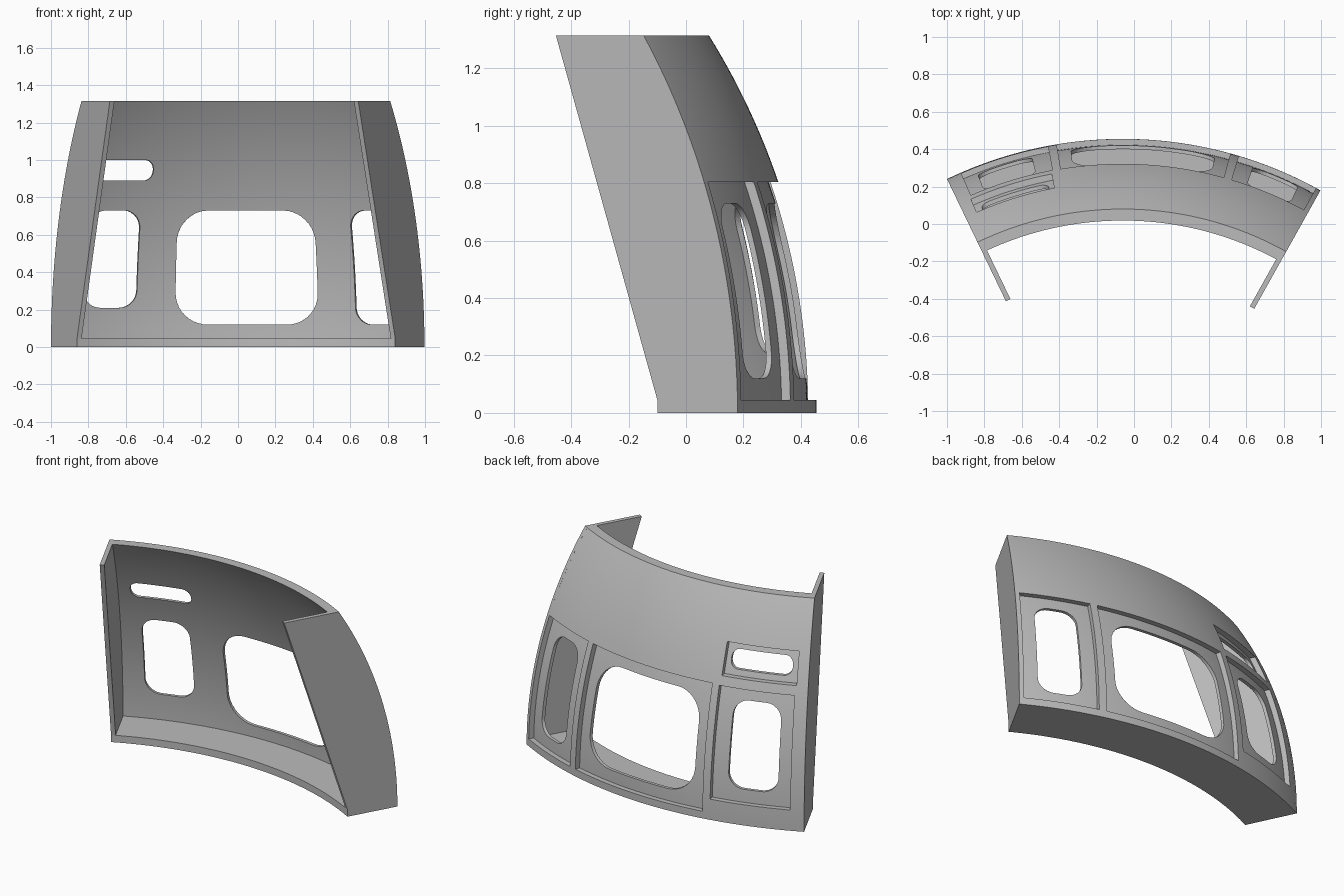
import bpy, bmesh, math

if "Cube" in bpy.data.objects:
    bpy.data.objects.remove(bpy.data.objects["Cube"])

CX, CY = -0.06, -1.71            # vertical axis the panel curves around
R0, BEND, H = 2.165, 2.493, 1.315  # base radius, profile bend radius, height
LEFT, RIGHT = -0.449, 0.51       # end angles
WALL, RECESS, FLOOR = 0.052, 0.032, 0.045
LIP = 1.845                      # inner radius of the bottom ledge
PLATE = 0.027                    # side plate thickness

grey = bpy.data.materials.new("grey")
grey.use_nodes = True
grey.diffuse_color = (0.5, 0.5, 0.5, 1)
grey.node_tree.nodes["Principled BSDF"].inputs["Base Color"].default_value = (0.5, 0.5, 0.5, 1)


def radius(z, inset=0.0):
    return R0 - BEND + math.sqrt((BEND - inset) ** 2 - z * z)


def curve(z0, z1, inset=0.0, n=36):
    zs = [z0 + (z1 - z0) * i / n for i in range(n + 1)]
    return [(radius(z, inset), z) for z in zs]


def place(r, angle, z, shift=0.0):
    return (CX + r * math.sin(angle) + shift * math.cos(angle),
            CY + r * math.cos(angle) - shift * math.sin(angle), z)


def loft(name, rings):
    """Closed solid through a list of matching point loops."""
    bm = bmesh.new()
    loops = [[bm.verts.new(p) for p in ring] for ring in rings]
    n = len(loops[0])
    for a, b in zip(loops, loops[1:]):
        for i in range(n):
            j = (i + 1) % n
            bm.faces.new((a[i], a[j], b[j], b[i]))
    bm.faces.new(loops[0])
    bm.faces.new(loops[-1][::-1])
    bmesh.ops.recalc_face_normals(bm, faces=bm.faces)
    mesh = bpy.data.meshes.new(name)
    bm.to_mesh(mesh)
    bm.free()
    mesh.materials.append(grey)
    obj = bpy.data.objects.new(name, mesh)
    bpy.context.collection.objects.link(obj)
    return obj


def sweep(name, profile, a0, a1, steps):
    angles = [a0 + (a1 - a0) * i / steps for i in range(steps + 1)]
    return loft(name, [[place(r, a, z) for r, z in profile] for a in angles])


def activate(obj):
    bpy.ops.object.select_all(action='DESELECT')
    obj.select_set(True)
    bpy.context.view_layer.objects.active = obj


def cut(body, cutter):
    cutter.hide_render = True
    activate(body)
    mod = body.modifiers.new("cut", 'BOOLEAN')
    mod.operation, mod.solver, mod.object = 'DIFFERENCE', 'EXACT', cutter
    bpy.ops.object.modifier_apply(modifier=mod.name)
    bpy.data.objects.remove(cutter)


def pocket_cutter(a0, a1, z0, z1):
    profile = curve(z0, z1, RECESS, 20) + [(2.4, z1), (2.4, z0)]
    return sweep("pocket_cutter", profile, a0, a1, max(8, round((a1 - a0) * 70)))


def window_cutter(a0, a1, z0, z1, corner):
    ca = corner / 2.08
    outline = []
    for k, (a, z) in enumerate([(a1 - ca, z1 - corner), (a0 + ca, z1 - corner),
                                (a0 + ca, z0 + corner), (a1 - ca, z0 + corner)]):
        for i in range(11):
            t = math.pi / 2 * (k + i / 10)
            outline.append((a + ca * math.cos(t), z + corner * math.sin(t)))
    return loft("window_cutter", [[place(r, a, z) for a, z in outline] for r in (1.5, 2.6)])


# Curved wall with its bottom ledge
section = [(LIP, 0)] + curve(0, H) + curve(H, FLOOR, WALL) + [(LIP, FLOOR)]
wall = sweep("curved_wall", section, LEFT + 0.005, RIGHT - 0.005, 64)

# Recessed pockets on the outside: start angle, end angle, bottom, top
for p in [(-0.164, 0.269, FLOOR, 0.805),
          (0.291, 0.498, FLOOR, 0.805),
          (-0.411, -0.186, 0.13, 0.80),
          (-0.415, -0.19, 0.855, 1.04)]:
    cut(wall, pocket_cutter(*p))

# Window openings, last value is the corner radius
for w in [(-0.131, 0.234, 0.12, 0.73, 0.17),
          (0.333, 0.456, 0.12, 0.73, 0.09),
          (-0.374, -0.231, 0.21, 0.73, 0.095),
          (-0.397, -0.205, 0.89, 1.0, 0.052)]:
    cut(wall, window_cutter(*w))

# Side plates closing both ends
side = [(LIP, 0)] + curve(0, H) + [(1.44, H), (LIP, FLOOR)]
plates = [loft(name, [[place(r, a, z, s) for r, z in side] for s in (0, shift)])
          for name, a, shift in (("right_side_plate", LEFT, PLATE),
                                 ("left_side_plate", RIGHT, -PLATE))]

for obj in [wall] + plates:
    activate(obj)
    bpy.ops.object.shade_smooth_by_angle(angle=math.radians(30))
